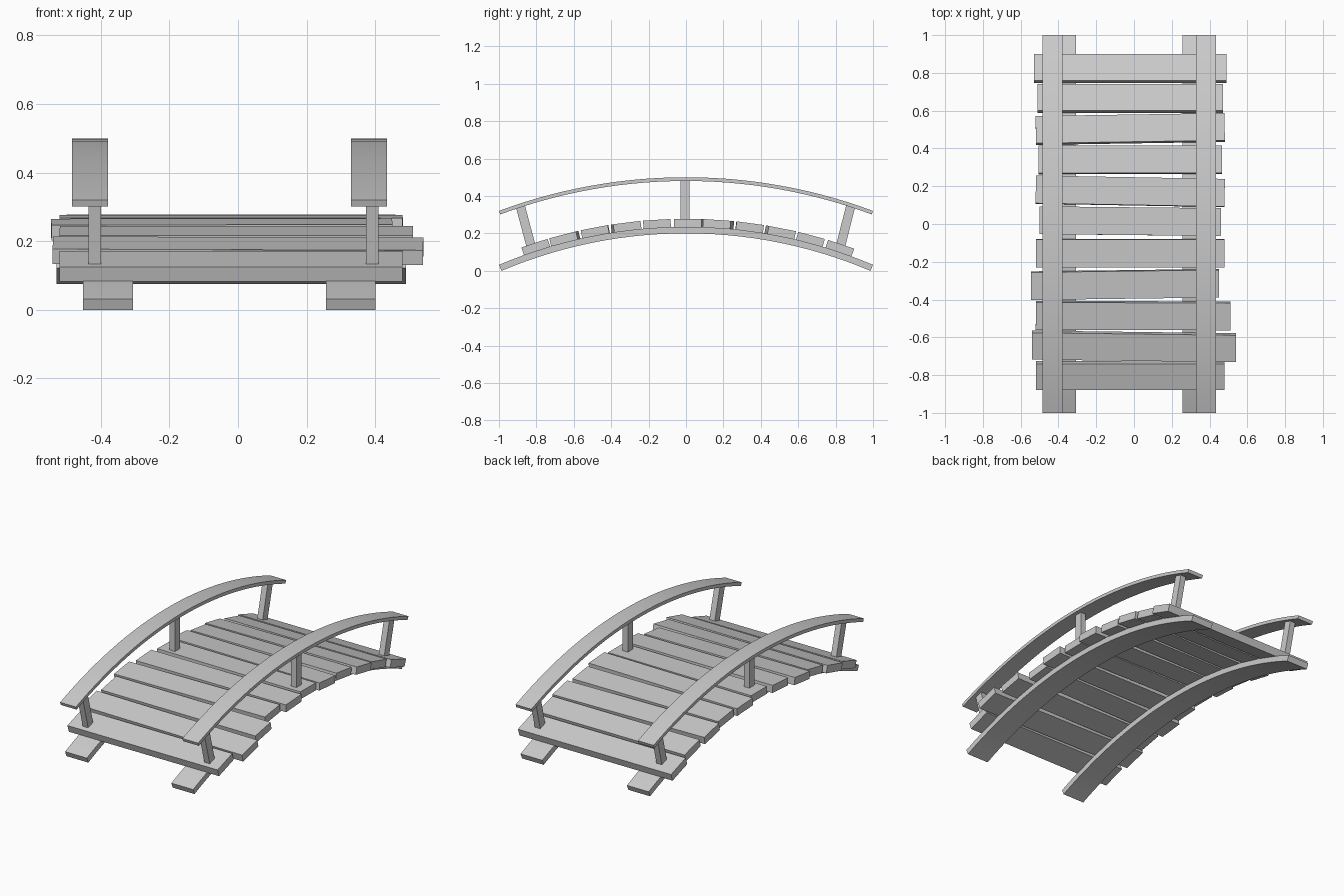
import bpy, bmesh
from math import sin, cos, asin, atan2, hypot, radians
from mathutils import Matrix, Vector

if "Cube" in bpy.data.objects:
    bpy.data.objects.remove(bpy.data.objects["Cube"])


def finish(name, bm):
    bmesh.ops.recalc_face_normals(bm, faces=bm.faces)
    me = bpy.data.meshes.new(name)
    bm.to_mesh(me)
    bm.free()
    ob = bpy.data.objects.new(name, me)
    bpy.context.collection.objects.link(ob)
    return ob


def box(name, size, matrix):
    bm = bmesh.new()
    bmesh.ops.create_cube(bm, size=1, matrix=matrix @ Matrix.Diagonal((*size, 1)))
    return finish(name, bm)


def arch(name, x, width, r_in, r_out, zc, half_angle, n=28):
    """Curved board: rectangular section swept along an arc in the YZ plane."""
    bm = bmesh.new()
    rings = []
    for i in range(n + 1):
        a = half_angle * (2 * i / n - 1)
        rings.append([bm.verts.new((x + s * width / 2, r * sin(a), zc + r * cos(a)))
                      for s, r in ((-1, r_in), (1, r_in), (1, r_out), (-1, r_out))])
    for p, q in zip(rings, rings[1:]):
        for k in range(4):
            bm.faces.new((p[k], p[k - 1], q[k - 1], q[k]))
    bm.faces.new(rings[0])
    bm.faces.new(rings[-1])
    ob = finish(name, bm)
    bpy.ops.object.select_all(action='DESELECT')
    ob.select_set(True)
    bpy.context.view_layer.objects.active = ob
    bpy.ops.object.shade_smooth_by_angle(angle=radians(30))
    return ob


MID = -0.025                 # centre line between the two sides
R, ZC = 2.561, -2.326        # top surface of the support beams

for side, s in (("left", -1), ("right", 1)):
    # support beam and handrail
    arch(f"{side}_beam", MID + s * 0.354, 0.145, R - 0.035, R, ZC, asin(1 / R))
    arch(f"{side}_handrail", MID + s * 0.407, 0.105, 2.848, 2.868, -2.368, asin(1 / 2.868))
    # three posts, the outer ones leaning outward
    posts = (("front", -0.828, 0.13, -0.885, 0.343), ("middle", -0.005, 0.26, -0.005, 0.485),
             ("back", 0.826, 0.13, 0.880, 0.344))
    for label, y0, z0, y1, z1 in posts:
        tilt = Matrix.Rotation(-atan2(y1 - y0, z1 - z0), 4, 'X')
        mid = Vector((-0.013 + s * 0.405, (y0 + y1) / 2, (z0 + z1) / 2))
        box(f"{side}_{label}_post", (0.036, 0.049, hypot(y1 - y0, z1 - z0)),
            Matrix.Translation(mid) @ tilt)

# deck planks: centre y, left end, right end, skew
planks = [(-0.803, -0.52, 0.48, 0), (-0.648, -0.54, 0.54, -0.013), (-0.485, -0.52, 0.51, -0.003),
          (-0.32, -0.545, 0.45, 0.013), (-0.155, -0.52, 0.48, 0), (0.015, -0.50, 0.46, -0.01),
          (0.173, -0.52, 0.48, -0.018), (0.34, -0.505, 0.465, 0.002), (0.503, -0.52, 0.48, 0.016),
          (0.665, -0.51, 0.47, 0), (0.822, -0.53, 0.49, 0)]
T = 0.045
for i, (y, x0, x1, skew) in enumerate(planks):
    r = R - 0.003 + T / 2
    a = asin(y / r)
    m = (Matrix.Translation(((x0 + x1) / 2, y, ZC + r * cos(a)))
         @ Matrix.Rotation(-a, 4, 'X') @ Matrix.Rotation(skew, 4, 'Z'))
    box(f"plank_{i + 1}", (x1 - x0, 0.147, T), m)
